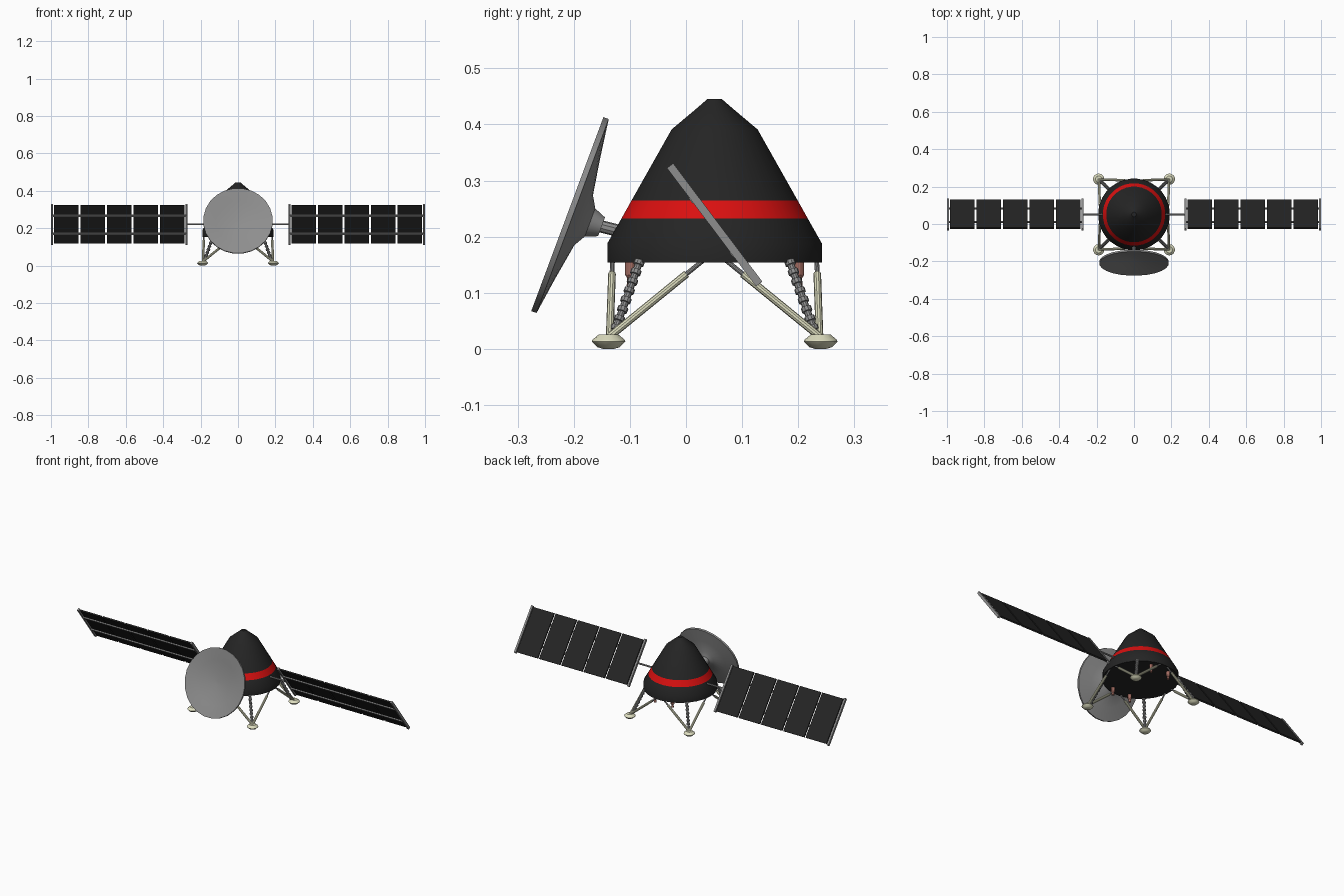
import bpy, bmesh, math
from mathutils import Vector, Matrix

cube = bpy.data.objects.get("Cube")
if cube:
    bpy.data.objects.remove(cube, do_unlink=True)


def material(name, r, g, b):
    m = bpy.data.materials.new(name)
    m.use_nodes = True
    m.diffuse_color = (r, g, b, 1)
    m.node_tree.nodes["Principled BSDF"].inputs["Base Color"].default_value = (r, g, b, 1)
    return m


BLACK = material("charcoal", 0.018, 0.018, 0.018)
RED = material("red", 0.7, 0.005, 0.005)
GREY = material("metal grey", 0.27, 0.27, 0.27)
CREAM = material("cream", 0.72, 0.72, 0.52)
COPPER = material("copper", 0.36, 0.15, 0.12)
CY = 0.051            # y of the capsule axis
BASE = 0.154          # underside of the capsule


def add_object(name, bm, *mats):
    bmesh.ops.recalc_face_normals(bm, faces=bm.faces)
    mesh = bpy.data.meshes.new(name)
    bm.to_mesh(mesh)
    bm.free()
    for m in mats:
        mesh.materials.append(m)
    ob = bpy.data.objects.new(name, mesh)
    bpy.context.collection.objects.link(ob)
    bpy.ops.object.select_all(action="DESELECT")
    ob.select_set(True)
    bpy.context.view_layer.objects.active = ob
    bpy.ops.object.shade_smooth_by_angle(angle=math.radians(30))
    return ob


def lathe(name, profile, mat, origin=(0, 0, 0), axis=(0, 0, 1), segs=12):
    """Turn a (radius, height) profile around an axis; ends are capped."""
    bm = bmesh.new()
    turn = Vector((0, 0, 1)).rotation_difference(Vector(axis)).to_matrix().to_4x4()
    place = Matrix.Translation(origin) @ turn
    rings = []
    for r, h in profile:
        ring = []
        for i in range(segs):
            a = math.tau * (i + 0.5) / segs
            ring.append(bm.verts.new(place @ Vector((r * math.cos(a), r * math.sin(a), h))))
        rings.append(ring)
    for low, high in zip(rings, rings[1:]):
        for i in range(segs):
            j = (i + 1) % segs
            bm.faces.new((low[i], low[j], high[j], high[i]))
    bm.faces.new(rings[0])
    bm.faces.new(rings[-1])
    return add_object(name, bm, mat)


def rod(name, a, b, r, mat, segs=10):
    d = Vector(b) - Vector(a)
    return lathe(name, [(r, 0), (r, d.length)], mat, a, d.normalized(), segs)


def box(name, size, mat, matrix):
    bm = bmesh.new()
    bmesh.ops.create_cube(bm, size=1, matrix=matrix @ Matrix.Diagonal((*size, 1)))
    return add_object(name, bm, mat)


# Capsule with a painted band
capsule = lathe("capsule", [(0.192, BASE), (0.192, 0.188), (0.167, 0.232), (0.149, 0.264),
                            (0.077, 0.391), (0.034, 0.427), (0.0125, 0.4455)],
                BLACK, (0, CY, 0), segs=32)
capsule.data.materials.append(RED)
for face in capsule.data.polygons:
    if 0.235 < face.center.z < 0.26 and len(face.vertices) == 4:
        face.material_index = 1

# Dish antenna, tilted upwards, on a short arm
back = Vector((0, 0.94, -0.35)).normalized()
rim_centre = Vector((0, -0.203, 0.237))
lathe("dish", [(0.01, 0.018), (0.06, 0.014), (0.12, 0.005), (0.178, -0.008), (0.186, -0.009),
               (0.186, 0.001), (0.115, 0.011), (0.048, 0.022), (0.027, 0.034), (0.018, 0.056)],
      GREY, rim_centre, back, 24)
rod("dish_arm", rim_centre + back * 0.05, (0, -0.08, 0.2), 0.011, GREY)

# Landing legs: foot, ribbed shock absorber and two telescopic struts per corner
SHOCK_RIBS = 8
for sx in (-1, 1):
    for sy in (-1, 1):
        corner = ("left" if sx > 0 else "right") + ("_back" if sy > 0 else "_front")

        def at(x, y, z):
            return Vector((sx * x, CY + sy * y, z))

        lathe("foot_" + corner, [(0.01, 0), (0.02, 0.003), (0.03, 0.013), (0.029, 0.016), (0.017, 0.026)],
              CREAM, at(0.189, 0.189, 0), segs=14)
        ankle = at(0.187, 0.187, 0.022)

        for label, x, y in (("side", 0.182, 0.02), ("cross", 0.02, 0.182)):
            hip = at(x, y, BASE + 0.004)
            knee = ankle.lerp(hip, 0.82)
            rod(f"strut_{label}_{corner}", ankle, knee, 0.0068, CREAM)
            rod(f"piston_{label}_{corner}", knee, hip, 0.0042, GREY)

        low, high = at(0.18, 0.18, 0.025), at(0.133, 0.133, BASE + 0.004)
        d = high - low
        step = d.length / SHOCK_RIBS
        profile = []
        for i in range(SHOCK_RIBS):
            profile += [(0.0065, i * step), (0.0065, (i + 0.45) * step),
                        (0.0095, (i + 0.5) * step), (0.0095, (i + 0.95) * step)]
        lathe("shock_" + corner, profile, GREY, low, d.normalized(), 10)

        # Thruster nozzle beside each leg
        lathe("thruster_" + corner, [(0.007, 0), (0.006, 0.014), (0.01, 0.02), (0.01, 0.044)],
              COPPER, at(0.055, 0.15, 0.112))

# Solar wings: five cells, two rails underneath, end bars and an axle
slope = Matrix.Translation((0, CY, 0.221)) @ Matrix.Rotation(math.radians(-53), 4, "X")
INNER, OUTER, CELLS = 0.27, 1.0, 5
BAR = 0.011
for side, s in (("left", 1), ("right", -1)):
    pitch = (OUTER - INNER - 2 * BAR) / CELLS
    for i in range(CELLS):
        x = s * (INNER + BAR + (i + 0.5) * pitch)
        box(f"solar_cell_{side}_{i + 1}", (pitch - 0.009, 0.252, 0.008), BLACK,
            slope @ Matrix.Translation((x, 0, 0.002)))
    for v in (-0.06, 0.06):
        box(f"wing_rail_{side}", (OUTER - INNER - BAR, 0.012, 0.007), GREY,
            slope @ Matrix.Translation((s * (INNER + OUTER) / 2, v, -0.005)))
    for x in (INNER + BAR / 2, OUTER - BAR / 2):
        box(f"wing_end_bar_{side}", (BAR, 0.264, 0.014), GREY,
            slope @ Matrix.Translation((s * x, 0, 0)))
    rod("wing_axle_" + side, (s * 0.15, CY, 0.221), (s * (INNER + 0.005), CY, 0.221), 0.005, GREY)
